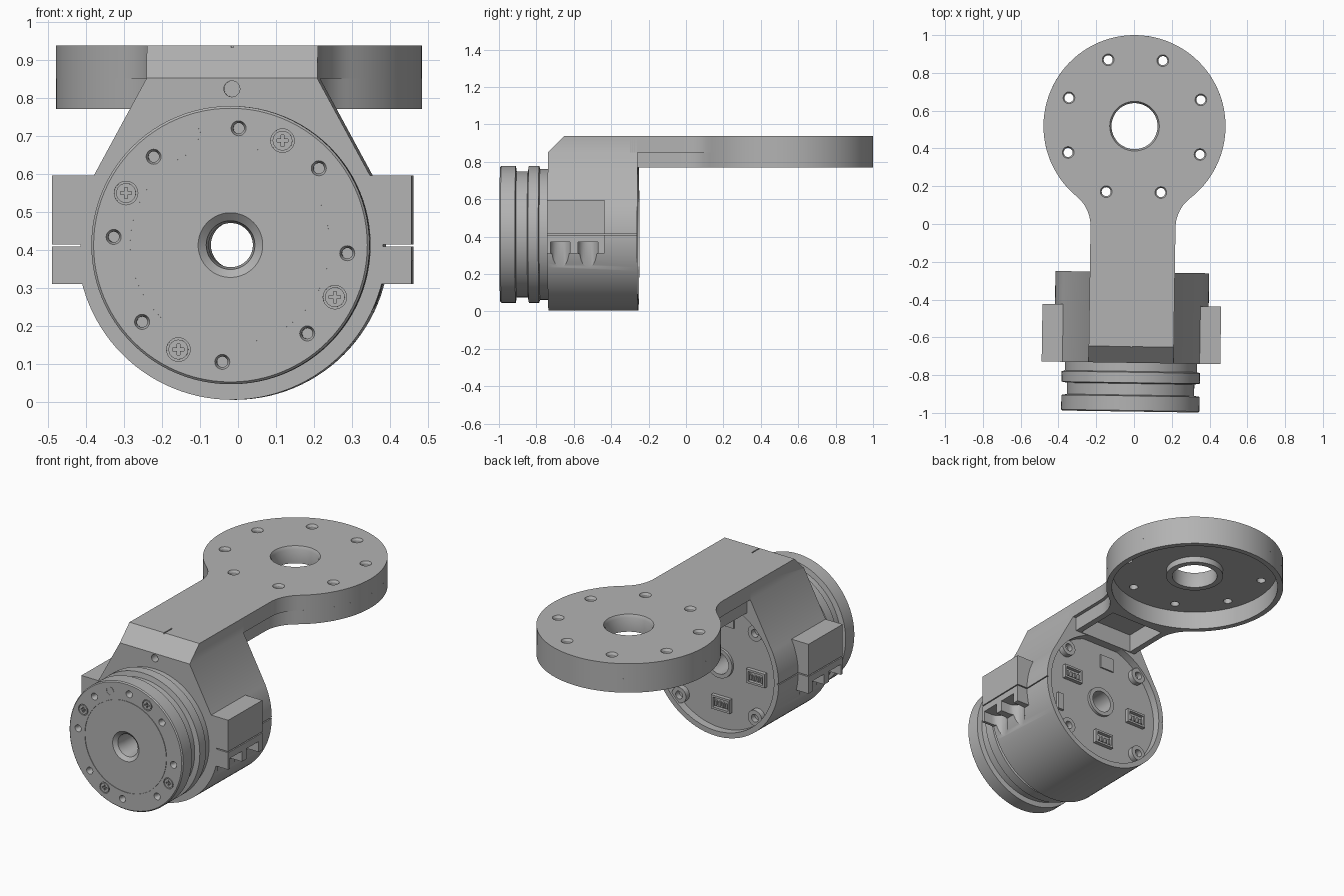
import bpy, bmesh
from math import sin, cos, pi, radians, acos, asin, hypot
from mathutils import Matrix

if "Cube" in bpy.data.objects:
    bpy.data.objects.remove(bpy.data.objects["Cube"])

grey = bpy.data.materials.new("machined grey")
grey.use_nodes = True
grey.diffuse_color = (0.45, 0.45, 0.45, 1)
grey.node_tree.nodes["Principled BSDF"].inputs["Base Color"].default_value = (0.45, 0.45, 0.45, 1)

# The whole assembly is turned very slightly about the vertical
PLACE = Matrix.Translation((-0.005, 0, 0)) @ Matrix.Rotation(-0.015, 4, 'Z')
AXIS_Z = 0.412          # height of the motor axis
PLATE_Y, PLATE_R = 0.518, 0.482


def point(axis, a, b, h):
    return (a, h, b) if axis == 'y' else (a, b, h)


def prism(bm, pts, lo, hi, axis):
    """Extrude an outline along y (points are x, z) or z (points are x, y)."""
    low = [bm.verts.new(point(axis, a, b, lo)) for a, b in pts]
    top = [bm.verts.new(point(axis, a, b, hi)) for a, b in pts]
    bm.faces.new(low)
    bm.faces.new(top[::-1])
    for i in range(len(pts)):
        j = (i + 1) % len(pts)
        bm.faces.new((low[j], low[i], top[i], top[j]))


def arc(ca, cb, r, a0, a1, n):
    return [(ca + r * cos(a0 + (a1 - a0) * i / n), cb + r * sin(a0 + (a1 - a0) * i / n))
            for i in range(n + 1)]


def cyl(bm, ca, cb, r, lo, hi, axis, n=24):
    prism(bm, arc(ca, cb, r, 0, 2 * pi, n)[:-1], lo, hi, axis)


def box(bm, x0, x1, y0, y1, z0, z1):
    prism(bm, [(x0, y0), (x1, y0), (x1, y1), (x0, y1)], z0, z1, 'z')


def lathe(bm, profile, ca, cb, axis, n=72):
    """Turn a closed (radius, height) profile around an axis."""
    rings = [[bm.verts.new(point(axis, ca + r * cos(2 * pi * k / n), cb + r * sin(2 * pi * k / n), h))
              for r, h in profile] for k in range(n)]
    m = len(profile)
    for k in range(n):
        a, b = rings[k], rings[(k + 1) % n]
        for i in range(m):
            if profile[i][0] + profile[(i + 1) % m][0] > 0:
                bm.faces.new((a[i], a[(i + 1) % m], b[(i + 1) % m], b[i]))


def raw(name, build):
    bm = bmesh.new()
    build(bm)
    bmesh.ops.remove_doubles(bm, verts=bm.verts, dist=1e-5)
    bmesh.ops.recalc_face_normals(bm, faces=bm.faces)
    mesh = bpy.data.meshes.new(name)
    bm.to_mesh(mesh)
    bm.free()
    ob = bpy.data.objects.new(name, mesh)
    bpy.context.scene.collection.objects.link(ob)
    return ob


def part(name, build, cuts=()):
    """Build a part, subtract its cutters, then shade and place it."""
    ob = raw(name, build)
    for cut in cuts:
        cutter = raw("cutter", cut)
        cutter.hide_render = True
        mod = ob.modifiers.new("cut", 'BOOLEAN')
        mod.operation, mod.solver, mod.object = 'DIFFERENCE', 'EXACT', cutter
        graph = bpy.context.evaluated_depsgraph_get()
        mesh = bpy.data.meshes.new_from_object(ob.evaluated_get(graph))
        ob.modifiers.clear()
        ob.data = mesh
        bpy.data.objects.remove(cutter)
    mesh = ob.data
    mesh.name = name
    mesh.materials.clear()
    mesh.materials.append(grey)
    for f in mesh.polygons:
        f.use_smooth = True
    mesh.set_sharp_from_angle(angle=radians(30))
    mesh.transform(PLACE)
    return ob


def polar(r, deg, cb=AXIS_Z):
    return r * cos(radians(deg)), cb + r * sin(radians(deg))


# Output plate with arm, filleted where they meet
def plate_outline(half, fillet=0.2):
    cx = half + fillet
    dy = (((PLATE_R + fillet) ** 2 - cx ** 2)) ** 0.5
    t = asin(dy / (PLATE_R + fillet))
    right = arc(cx, PLATE_Y - dy, fillet, pi, pi - t, 10)
    disc = arc(0, PLATE_Y, PLATE_R, -t, pi + t, 72)
    left = [(-x, y) for x, y in reversed(right)]
    return [(half, -0.3)] + right + disc[1:-1] + left + [(-half, -0.3)]


def plate_pocket(bm):
    lathe(bm, [(0, 0.7), (0.452, 0.7), (0.452, 0.875), (0.155, 0.875), (0.155, 0.84), (0, 0.84)],
          0, PLATE_Y, 'z')


def plate_bore(bm):
    lathe(bm, [(0, 0.7), (0.122, 0.7), (0.122, 0.92), (0.136, 0.945), (0, 0.945)], 0, PLATE_Y, 'z', 48)


def plate_bolts(bm):
    for k in range(8):
        x, y = polar(0.378, 22.5 + 45 * k, PLATE_Y)
        lathe(bm, [(0, 0.7), (0.024, 0.7), (0.024, 0.925), (0.036, 0.945), (0, 0.945)], x, y, 'z', 20)


def arm_pocket(bm):
    box(bm, -0.17, 0.17, -0.25, 0.02, 0.7, 0.875)


part("arm_plate", lambda bm: prism(bm, plate_outline(0.225), 0.85, 0.937, 'z'),
     [plate_pocket, arm_pocket, plate_bore, plate_bolts])
part("arm_plate_skirt", lambda bm: prism(bm, plate_outline(0.205), 0.77, 0.85, 'z'),
     [plate_pocket, arm_pocket, plate_bore])


# Motor housing: round below, tapering up to the arm
def housing(bm):
    t = radians(26)
    pts = arc(0, AXIS_Z, 0.407, t, -pi - t, 72)
    prism(bm, pts + [(-0.225, 0.85), (-0.225, 0.937), (0.225, 0.937), (0.225, 0.85)], -0.735, -0.255, 'y')


def top_chamfer(bm):
    a, b, c = [[bm.verts.new((x, y, z)) for x in (-0.4, 0.4)]
               for y, z in ((-0.745, 0.841), (-0.745, 1.0), (-0.586, 1.0))]
    bm.faces.new((a[0], b[0], c[0]))
    bm.faces.new((a[1], c[1], b[1]))
    for p, q in ((a, b), (b, c), (c, a)):
        bm.faces.new((p[0], p[1], q[1], q[0]))


def bolt_slots(bm):
    for s in (1, -1):
        for y in (-0.665, -0.517):
            pts = arc(0.42, y, 0.053, pi / 2, 1.5 * pi, 12) + [(0.5, y - 0.053), (0.5, y + 0.053)]
            prism(bm, [(s * a, b) for a, b in pts], 0.2, 0.37, 'z')


def split_grooves(bm):
    for s in (1, -1):
        box(bm, *sorted((s * 0.398, s * 0.5)), -0.8, -0.2, 0.408, 0.414)


part("motor_housing", housing, [
    top_chamfer,
    lambda bm: cyl(bm, 0, AXIS_Z, 0.377, -0.3, -0.2, 'y', 72),
    lambda bm: cyl(bm, 0, AXIS_Z, 0.062, -0.8, -0.2, 'y', 36),
    lambda bm: cyl(bm, 0, 0.823, 0.021, -0.76, -0.69, 'y'),
    lambda bm: box(bm, -0.003, 0.003, -0.7, -0.58, 0.932, 0.95),
    bolt_slots, split_grooves])

# Clamp ears, split at the motor axis
for s, side in ((1, "left"), (-1, "right")):
    for level, z0, z1 in (("upper", 0.414, 0.595), ("lower", 0.31, 0.408)):
        part(f"{side}_{level}_ear",
             lambda bm: box(bm, *sorted((s * 0.34, s * 0.473)), -0.735, -0.43, z0, z1),
             [bolt_slots] if level == "lower" else [])


# Rotating front hub with stepped flanges and flared bore
def hub(bm):
    lathe(bm, [(0.062, -0.72), (0.058, -0.93), (0.064, -0.975), (0.085, -0.993),
               (0.261, -0.993), (0.261, -0.99), (0.264, -0.99), (0.264, -0.993),
               (0.36, -0.993), (0.366, -0.987), (0.366, -0.91), (0.337, -0.905), (0.337, -0.845),
               (0.366, -0.84), (0.366, -0.785), (0.35, -0.78), (0.35, -0.72)], 0, AXIS_Z, 'y', 96)


def hub_bolts(bm):
    for k in range(8):
        x, z = polar(0.308, -4 + 45 * k)
        lathe(bm, [(0, -1.0), (0.023, -1.0), (0.014, -0.98), (0.014, -0.95), (0, -0.95)], x, z, 'y', 20)


SCREWS = [polar(0.307, 63.5 + 90 * k) for k in range(4)]


def screw_rings(bm):
    for x, z in SCREWS:
        lathe(bm, [(0.026, -1.0), (0.031, -1.0), (0.031, -0.985), (0.026, -0.985)], x, z, 'y', 24)
    x, z = polar(0.31, 109)
    lathe(bm, [(0.022, -1.0), (0.0235, -1.0), (0.0235, -0.991), (0.022, -0.991)], x, z, 'y', 24)


def screw_cross(bm):
    w, l = 0.004, 0.015
    for x, z in SCREWS:
        pts = [(w, l), (-w, l), (-w, w), (-l, w), (-l, -w), (-w, -w),
               (-w, -l), (w, -l), (w, -w), (l, -w), (l, w), (w, w)]
        prism(bm, [(x + a, z + b) for a, b in pts], -1.0, -0.982, 'y')


part("front_hub", hub, [hub_bolts, screw_rings, screw_cross])

# Rear face: bore collar, screw lobes, connectors and covers
part("rear_collar", lambda bm: lathe(
    bm, [(0.062, -0.31), (0.085, -0.31), (0.085, -0.285), (0.062, -0.285)], 0, AXIS_Z, 'y', 36))
for k in range(4):
    x, z = polar(0.345, 45 + 90 * k)
    part(f"rear_lobe_{k + 1}", lambda bm: lathe(
        bm, [(0.022, -0.31), (0.045, -0.31), (0.045, -0.268), (0.022, -0.268)], x, z, 'y', 24))

for i, (x, dz) in enumerate(((0.2, 0.1), (-0.24, -0.02), (-0.015, -0.23))):
    z = AXIS_Z + dz

    def socket(bm):
        box(bm, x - 0.06, x + 0.06, -0.31, -0.278, z - 0.04, z + 0.04)

    def opening(bm):
        box(bm, x - 0.048, x + 0.048, -0.297, -0.25, z - 0.028, z + 0.028)

    def pins(bm):
        for j in range(4):
            px = x - 0.036 + 0.024 * j
            box(bm, px - 0.005, px + 0.005, -0.31, -0.283, z - 0.02, z + 0.008)

    part(f"connector_{i + 1}", socket, [opening])
    part(f"connector_pins_{i + 1}", pins)

z = AXIS_Z + 0.26
part("square_cover", lambda bm: box(bm, -0.09, 0.0, -0.305, -0.292, z - 0.04, z + 0.04))
z = AXIS_Z - 0.1
part("side_port", lambda bm: box(bm, 0.265, 0.305, -0.305, -0.285, z - 0.05, z + 0.05))
